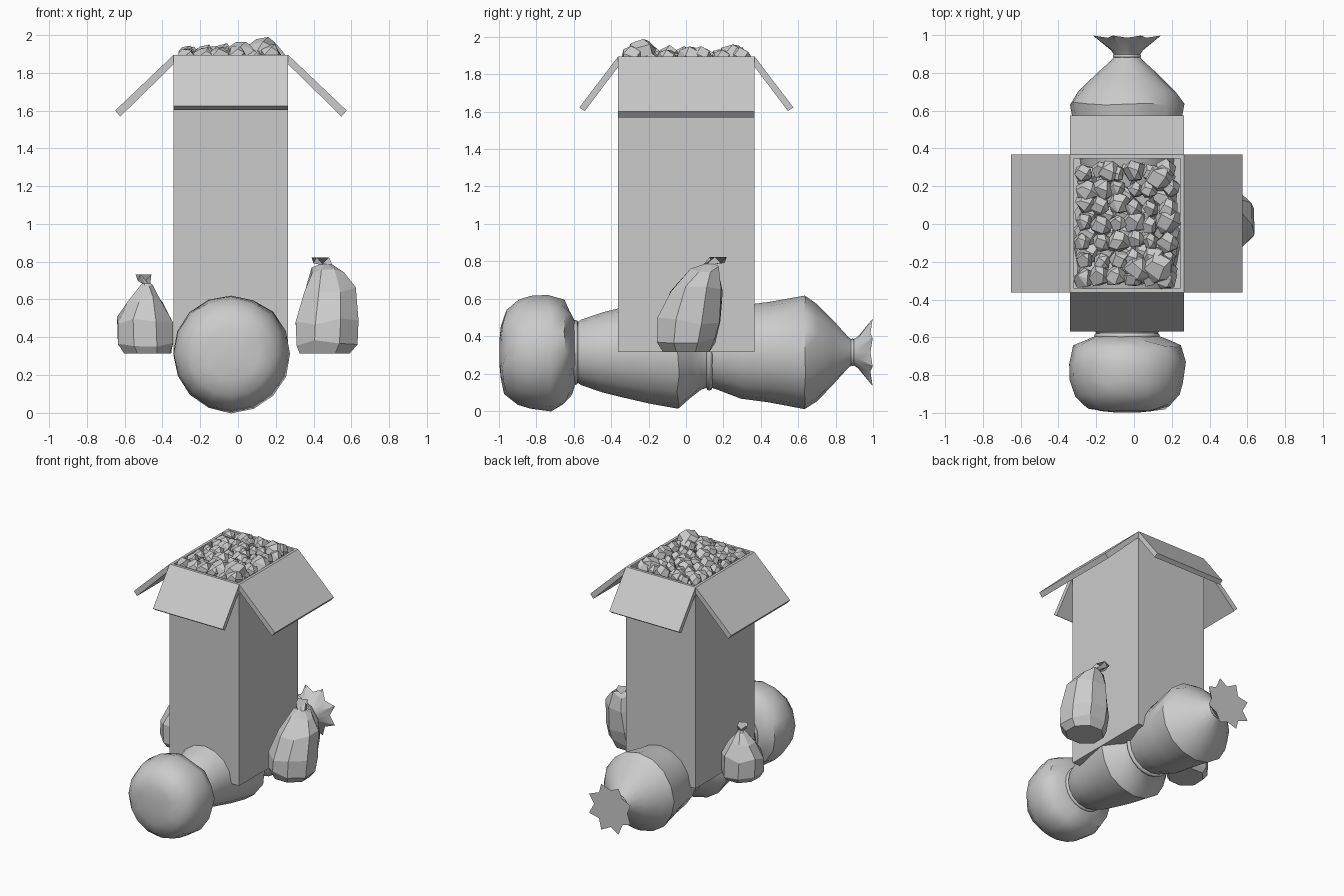
import bpy, bmesh, math, random
from mathutils import Vector, Matrix

if "Cube" in bpy.data.objects:
    bpy.data.objects.remove(bpy.data.objects["Cube"])

random.seed(7)
CX, CZ = -0.037, 0.313          # axis of the sacks and box centre
X0, X1, Y0, Y1, ZB, ZT = -0.34, 0.265, -0.363, 0.367, 0.315, 1.895


def finish(name, bm, smooth=None):
    bmesh.ops.recalc_face_normals(bm, faces=bm.faces)
    me = bpy.data.meshes.new(name)
    bm.to_mesh(me)
    bm.free()
    ob = bpy.data.objects.new(name, me)
    bpy.context.collection.objects.link(ob)
    if smooth:
        bpy.ops.object.select_all(action='DESELECT')
        ob.select_set(True)
        bpy.context.view_layer.objects.active = ob
        bpy.ops.object.shade_smooth_by_angle(angle=math.radians(smooth))
    return ob


def loft(name, rings, smooth=None):
    bm = bmesh.new()
    vr = [[bm.verts.new(p) for p in ring] for ring in rings]
    n = len(vr[0])
    for a, b in zip(vr, vr[1:]):
        for i in range(n):
            bm.faces.new((a[i], a[(i + 1) % n], b[(i + 1) % n], b[i]))
    bm.faces.new(vr[0])
    bm.faces.new(vr[-1])
    return finish(name, bm, smooth)


# open carton: solid block, inset top pushed down to leave thin walls
bm = bmesh.new()
bmesh.ops.create_cube(bm, size=1, matrix=Matrix.Translation(((X0 + X1) / 2, (Y0 + Y1) / 2, (ZB + ZT) / 2))
                      @ Matrix.Diagonal((X1 - X0, Y1 - Y0, ZT - ZB, 1)))
top = max(bm.faces, key=lambda f: f.calc_center_median().z)
bmesh.ops.inset_region(bm, faces=[top], thickness=0.03)
inner = bmesh.ops.extrude_discrete_faces(bm, faces=[top])['faces'][0]
for v in inner.verts:
    v.co.z = ZB + 0.03
finish("carton", bm)


# four folded-out flaps, each a slanted slab extruded along its hinge
def flap(name, hinge_a, hinge_b, out, profile):
    rings = [[(h[0] + out[0] * d, h[1] + out[1] * d, ZT + z) for d, z in profile]
             for h in (hinge_a, hinge_b)]
    loft(name, rings)


side = [(0, 0), (0.31, -0.295), (0.283, -0.327), (0, -0.05)]
end = [(0, 0), (0.207, -0.272), (0.178, -0.292), (0, -0.055)]
flap("left_flap", (X0, Y0), (X0, Y1), (-1, 0), side)
flap("right_flap", (X1, Y0), (X1, Y1), (1, 0), side)
flap("front_flap", (X0, Y0), (X1, Y0), (0, -1), end)
flap("back_flap", (X0, Y1), (X1, Y1), (0, 1), end)


# stones heaped in the carton
def stones(name, items):
    bm = bmesh.new()
    for c, r in items:
        vs = []
        for k in range(15):
            h = 1 - 2 * (k + 0.5) / 15
            a = k * 2.4 + random.uniform(-0.35, 0.35)
            w = math.sqrt(1 - h * h)
            d = Vector((w * math.cos(a), w * math.sin(a), h)) * r * random.uniform(0.88, 1.1)
            vs.append(bm.verts.new(Vector(c) + d))
        res = bmesh.ops.convex_hull(bm, input=vs)
        bmesh.ops.delete(bm, geom=[g for g in res['geom_interior'] if isinstance(g, bmesh.types.BMVert)],
                         context='VERTS')
    bmesh.ops.dissolve_limit(bm, angle_limit=math.radians(24), verts=bm.verts, edges=bm.edges)
    finish(name, bm)


heap, under = [], []
for i in range(6):
    for j in range(7):
        x = X0 + 0.08 + i * 0.088 + random.uniform(-0.015, 0.015)
        y = Y0 + 0.085 + j * 0.093 + random.uniform(-0.015, 0.015)
        r = random.uniform(0.046, 0.066)
        heap.append(((x, y, random.uniform(1.87, 1.895)), r))
for i in range(5):
    for j in range(6):
        under.append(((X0 + 0.10 + i * 0.1, Y0 + 0.11 + j * 0.1, 1.81), 0.075))
heap += [((0.13, -0.235, 1.91), 0.09), ((0.02, -0.24, 1.90), 0.075), ((0.14, 0.25, 1.885), 0.08),
         ((0.18, 0.02, 1.88), 0.075), ((-0.13, 0.28, 1.885), 0.065)]
stones("stone_heap", heap)
stones("lower_stones", under)


# big sacks lying along y, lathed from (y, radius) profiles
def sack(name, profile, wobble=0.018, star=False):
    rings, n = [], 16
    for k, (y, r) in enumerate(profile):
        ring = []
        for i in range(n):
            a = 2 * math.pi * i / n
            w = random.uniform(-wobble, wobble * 0.5) if r > 0.2 else 0
            rr, yy = r * (1 + w * 1.5), y + w
            if star and k == len(profile) - 1:
                rr *= 1 if i % 2 else 0.74
                yy -= 0 if i % 2 else 0.012
            ring.append((CX + rr * math.cos(a), yy, CZ + rr * math.sin(a)))
        rings.append(ring)
    loft(name, rings, 40)


sack("front_sack", [(-0.998, 0.06), (-0.99, 0.14), (-0.965, 0.225), (-0.90, 0.28), (-0.83, 0.302),
                    (-0.73, 0.312), (-0.65, 0.282), (-0.615, 0.225), (-0.59, 0.16)])
sack("middle_sack", [(-0.59, 0.155), (-0.56, 0.175), (-0.45, 0.213), (-0.34, 0.24), (-0.2, 0.272),
                     (-0.04, 0.302), (0.03, 0.245), (0.08, 0.2), (0.125, 0.185)], 0.01)
sack("rear_sack", [(0.125, 0.185), (0.17, 0.2), (0.30, 0.25), (0.45, 0.27), (0.64, 0.306),
                   (0.70, 0.26), (0.79, 0.168), (0.865, 0.085), (0.89, 0.065),
                   (0.92, 0.085), (0.998, 0.195)], 0.01, star=True)

# cord rings tied round the sack necks
for name, y, r in (("front_tie", -0.592, 0.158), ("middle_tie", 0.125, 0.188), ("tail_tie", 0.89, 0.064)):
    bpy.ops.mesh.primitive_torus_add(major_radius=r, minor_radius=0.016 if r > 0.1 else 0.01,
                                     major_segments=24, minor_segments=8,
                                     location=(CX, y, CZ), rotation=(math.pi / 2, 0, 0))
    bpy.context.object.name = name
    bpy.ops.object.shade_smooth_by_angle(angle=math.radians(50))


# small faceted pouches hung at each side: rings of (x, y, z, rx, ry)
def pouch(name, rings, n=8):
    out = []
    for k, (x, y, z, rx, ry) in enumerate(rings):
        ring = []
        for i in range(n):
            a = 2 * math.pi * (i + 0.5) / n
            s = 1.06 + random.uniform(-0.04, 0.04)
            dz = random.uniform(-0.02, 0.02) if 0 < k < len(rings) - 2 else 0
            if k == len(rings) - 1:
                s, dz = (1, 0.02) if i % 2 else (0.75, -0.012)
            ring.append((x + rx * s * math.cos(a), y + ry * s * math.sin(a), z + dz))
        out.append(ring)
    loft(name, out)


pouch("right_pouch", [(0.46, 0.0, 0.315, 0.135, 0.125), (0.47, 0.0, 0.37, 0.165, 0.16),
                      (0.475, 0.015, 0.48, 0.168, 0.17), (0.485, 0.055, 0.65, 0.14, 0.14),
                      (0.475, 0.10, 0.755, 0.085, 0.075), (0.465, 0.125, 0.785, 0.035, 0.03),
                      (0.435, 0.172, 0.803, 0.05, 0.05)])
pouch("left_pouch", [(-0.48, 0.0, 0.315, 0.125, 0.12), (-0.49, 0.0, 0.36, 0.148, 0.142),
                     (-0.495, 0.0, 0.49, 0.148, 0.14), (-0.488, 0.005, 0.60, 0.09, 0.09),
                     (-0.482, 0.01, 0.665, 0.03, 0.03), (-0.485, 0.01, 0.685, 0.022, 0.022),
                     (-0.5, 0.015, 0.712, 0.045, 0.045)])
